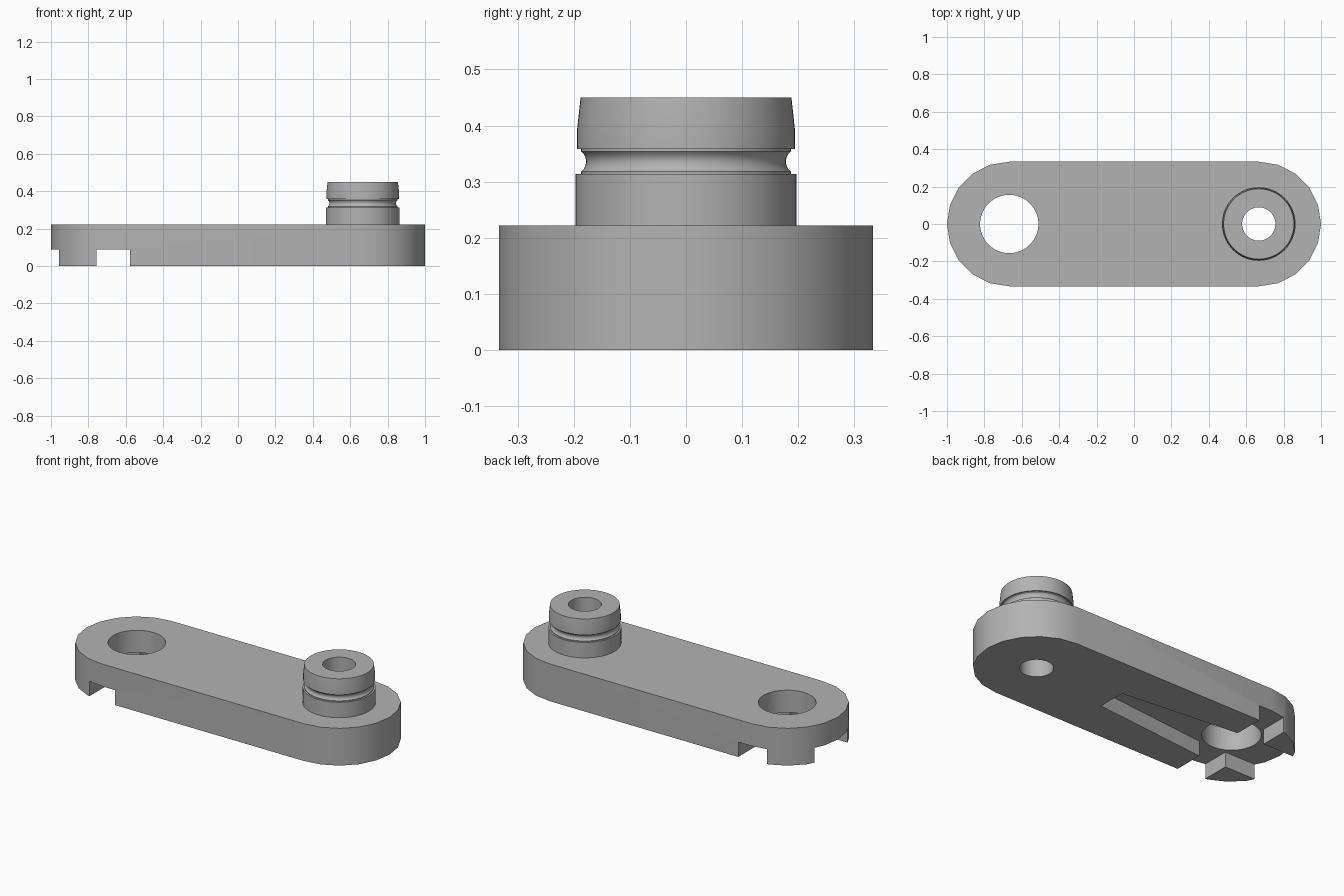
import bpy
import bmesh
from math import cos, sin, pi, radians

if "Cube" in bpy.data.objects:
    bpy.data.objects.remove(bpy.data.objects["Cube"], do_unlink=True)

RADIUS, HEIGHT, END = 0.333, 0.222, 0.667
BORE, HUB, SLOT_DEPTH = 0.089, 0.156, 0.089

grey = bpy.data.materials.new("plain grey")
grey.use_nodes = True
grey.diffuse_color = (0.45, 0.45, 0.45, 1)
grey.node_tree.nodes["Principled BSDF"].inputs["Base Color"].default_value = grey.diffuse_color


def make_object(name, bm):
    bmesh.ops.recalc_face_normals(bm, faces=bm.faces)
    mesh = bpy.data.meshes.new(name)
    bm.to_mesh(mesh)
    bm.free()
    mesh.materials.append(grey)
    obj = bpy.data.objects.new(name, mesh)
    bpy.context.collection.objects.link(obj)
    return obj


def prism(name, outline, bottom, top):
    bm = bmesh.new()
    face = bm.faces.new([bm.verts.new((x, y, bottom)) for x, y in outline])
    moved = bmesh.ops.extrude_face_region(bm, geom=[face])["geom"]
    verts = [v for v in moved if isinstance(v, bmesh.types.BMVert)]
    bmesh.ops.translate(bm, verts=verts, vec=(0, 0, top - bottom))
    return make_object(name, bm)


def arc(cx, radius, start, sweep, steps):
    return [(cx + radius * cos(start + sweep * i / steps),
             radius * sin(start + sweep * i / steps)) for i in range(steps + 1)]


def cut(target, cutter):
    mod = target.modifiers.new("cut", "BOOLEAN")
    mod.operation, mod.solver, mod.object = "DIFFERENCE", "EXACT", cutter
    graph = bpy.context.evaluated_depsgraph_get()
    result = bpy.data.meshes.new_from_object(target.evaluated_get(graph))
    target.modifiers.clear()
    target.data = result
    bpy.data.objects.remove(cutter, do_unlink=True)


def smooth(obj):
    obj.data.shade_smooth()
    obj.data.set_sharp_from_angle(angle=radians(30))


# Rounded arm plate
outline = arc(END, RADIUS, -pi / 2, pi, 10) + arc(-END, RADIUS, pi / 2, pi, 10)
plate = prism("arm_plate", outline, 0, HEIGHT)

# Through holes at both ends
for name, x, r in (("hub_hole", -END, HUB), ("pin_bore", END, BORE)):
    cut(plate, prism(name, arc(x, r, 0, 2 * pi, 64)[:-1], -0.1, HEIGHT + 0.1))

# Cross-shaped recess underneath, with a tapered long arm
near, far = -END + BORE, -END - BORE
half = [(0.153, 0.085), (near, HUB), (near, 0.5), (far, 0.5), (far, HUB), (-1.2, HUB)]
cross = half + [(x, -y) for x, y in reversed(half)]
cut(plate, prism("cross_recess", cross, -0.1, SLOT_DEPTH))
smooth(plate)

# Hollow pin with a snap groove, turned about its axis
groove = [(0.2 - 0.022 * sin(a), 0.336 - 0.022 * cos(a))
          for a in (radians(d) for d in range(36, 145, 18))]
profile = ([(0.197, HEIGHT), (0.197, 0.314), (0.187, 0.314)] + groove
           + [(0.187, 0.358), (0.194, 0.358), (0.194, 0.395), (0.188, 0.45),
              (BORE, 0.45), (BORE, HEIGHT)])
bm = bmesh.new()
verts = [bm.verts.new((r, 0, z)) for r, z in profile]
edges = [bm.edges.new(pair) for pair in zip(verts, verts[1:])]
bmesh.ops.spin(bm, geom=verts + edges, cent=(0, 0, 0), axis=(0, 0, 1),
               angle=2 * pi, steps=64)
bmesh.ops.remove_doubles(bm, verts=bm.verts, dist=0.0005)
pin = make_object("snap_pin", bm)
pin.location = (END, 0, 0)
smooth(pin)
